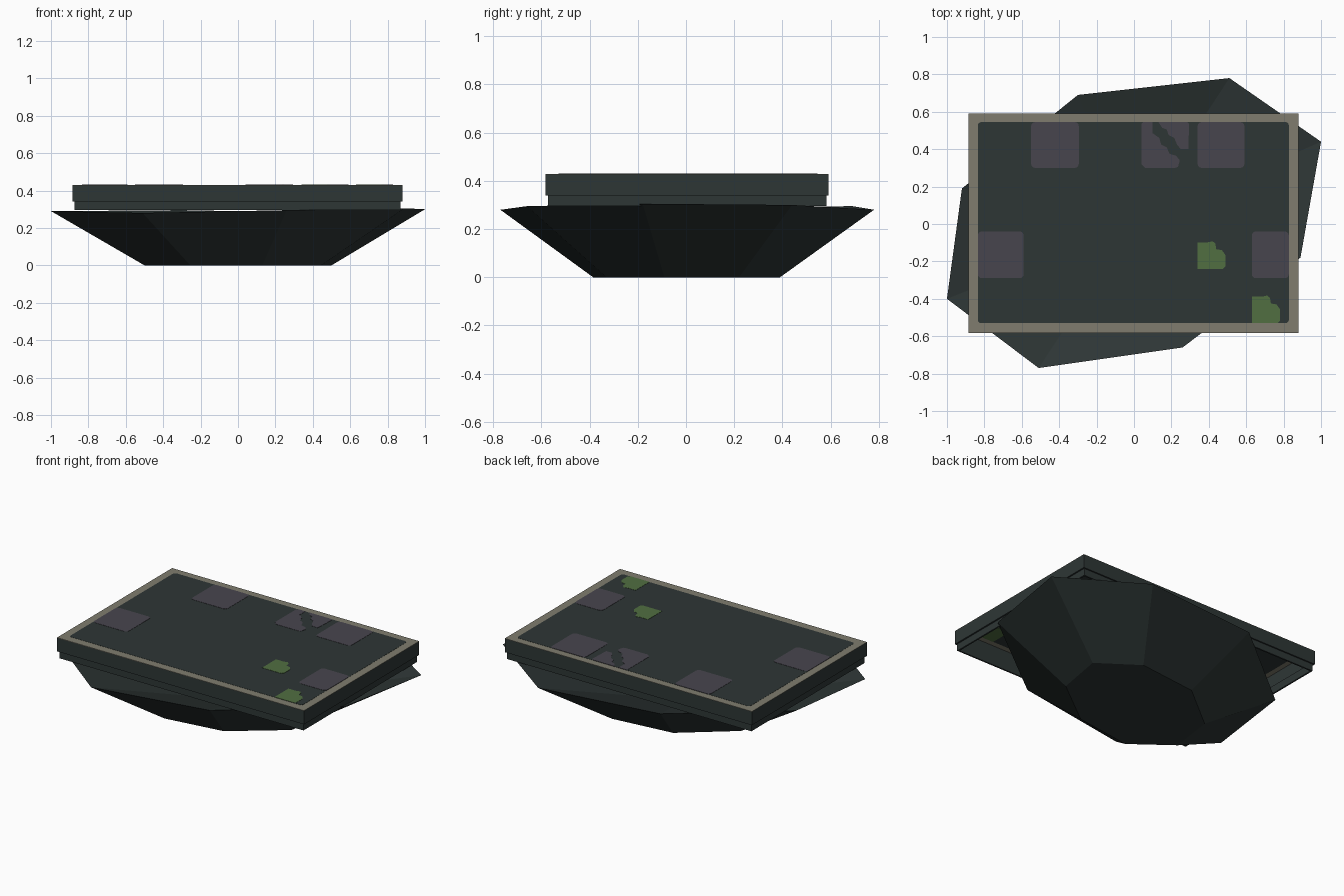
import bpy, bmesh, math
from mathutils import Vector

if "Cube" in bpy.data.objects:
    bpy.data.objects.remove(bpy.data.objects["Cube"], do_unlink=True)


def material(name, rgb):
    m = bpy.data.materials.new(name)
    m.use_nodes = True
    m.diffuse_color = (*rgb, 1)
    m.node_tree.nodes["Principled BSDF"].inputs["Base Color"].default_value = (*rgb, 1)
    return m


slate = material("dark slate", (0.027, 0.037, 0.036))
beige = material("weathered beige", (0.215, 0.204, 0.158))
purple = material("dull purple", (0.064, 0.059, 0.076))
green = material("moss green", (0.082, 0.157, 0.053))


def finish(name, bm, mat):
    bmesh.ops.recalc_face_normals(bm, faces=bm.faces)
    mesh = bpy.data.meshes.new(name)
    bm.to_mesh(mesh)
    bm.free()
    mesh.materials.append(mat)
    ob = bpy.data.objects.new(name, mesh)
    bpy.context.collection.objects.link(ob)
    return ob


def plate(name, outline, z0, z1, mat):
    """Flat plate from an outline, between two heights."""
    bm = bmesh.new()
    face = bm.faces.new([bm.verts.new((x, y, z0)) for x, y in outline])
    out = bmesh.ops.extrude_face_region(bm, geom=[face])
    moved = [v for v in out["geom"] if isinstance(v, bmesh.types.BMVert)]
    bmesh.ops.translate(bm, verts=moved, vec=(0, 0, z1 - z0))
    return finish(name, bm, mat)


def rounded(x0, x1, y0, y1, r, steps=4):
    """Outline of a rectangle with rounded corners."""
    pts = []
    corners = ((x1 - r, y1 - r), (x0 + r, y1 - r), (x0 + r, y0 + r), (x1 - r, y0 + r))
    for i, (cx, cy) in enumerate(corners):
        for k in range(steps + 1):
            a = math.pi / 2 * (i + k / steps)
            pts.append((cx + r * math.cos(a), cy + r * math.sin(a)))
    return pts


def ring(name, half_x, half_y, width, z0, z1, mat):
    """Rectangular frame with an open middle."""
    bm = bmesh.new()
    loops = []
    for inset, z in ((0, z0), (0, z1), (width, z1), (width, z0)):
        hx, hy = half_x - inset, half_y - inset
        loops.append([bm.verts.new((sx * hx - 0.003, sy * hy + 0.005, z))
                      for sx, sy in ((1, 1), (-1, 1), (-1, -1), (1, -1))])
    for a, b in zip(loops, loops[1:] + loops[:1]):
        for i in range(4):
            j = (i + 1) % 4
            bm.faces.new((a[i], a[j], b[j], b[i]))
    return finish(name, bm, mat)


# Rock bowl: irregular eight-sided rim, half-size base, sunken top
rim = [(0.51, 0.78, 0.28), (-0.30, 0.69, 0.295), (-0.92, 0.19, 0.29), (-1.0, -0.40, 0.29),
       (-0.51, -0.77, 0.28), (0.26, -0.66, 0.295), (0.89, -0.18, 0.305), (1.0, 0.44, 0.30)]
bm = bmesh.new()
upper = [bm.verts.new(p) for p in rim]
lower = [bm.verts.new((x / 2, y / 2, 0)) for x, y, z in rim]
pit = bm.verts.new((0, 0, 0.04))
bm.faces.new(lower)
for i in range(len(rim)):
    j = (i + 1) % len(rim)
    bm.faces.new((upper[i], upper[j], lower[j], lower[i]))
    bm.faces.new((upper[i], upper[j], pit))
finish("rock_base", bm, slate)

# Hollow two-step wall with a border on top
ring("lower_band", 0.872, 0.578, 0.01, 0.295, 0.345, slate)
ring("upper_band", 0.882, 0.587, 0.015, 0.34, 0.427, slate)
ring("top_border", 0.882, 0.587, 0.06, 0.426, 0.429, beige)

# Floor panel
plate("floor_panel", rounded(-0.835, 0.828, -0.53, 0.545, 0.018), 0.425, 0.430, slate)

# Stone patches set into the floor
Z0, Z1 = 0.4235, 0.4315
for i, (x0, x1, y0, y1) in enumerate(((-0.55, -0.295, 0.30, 0.545),
                                      (0.34, 0.59, 0.30, 0.545),
                                      (-0.835, -0.59, -0.29, -0.04),
                                      (0.63, 0.828, -0.29, -0.04))):
    plate(f"stone_patch_{i + 1}", rounded(x0, x1, y0, y1, 0.022), Z0, Z1, purple)

# Cracked stone patch in two pieces
plate("cracked_patch_left",
      [(0.04, 0.535), (0.05, 0.545), (0.10, 0.545), (0.10, 0.485), (0.135, 0.46),
       (0.145, 0.425), (0.175, 0.41), (0.19, 0.375), (0.225, 0.365), (0.245, 0.34),
       (0.235, 0.305), (0.22, 0.30), (0.06, 0.30), (0.04, 0.32)], Z0, Z1, purple)
plate("cracked_patch_right",
      [(0.13, 0.545), (0.15, 0.515), (0.175, 0.505), (0.185, 0.475), (0.215, 0.46),
       (0.23, 0.425), (0.25, 0.40), (0.29, 0.40), (0.295, 0.535), (0.285, 0.545)],
      Z0, Z1, purple)

# Moss patches with a notched corner
moss = [(0, 0), (0.135, 0), (0.148, 0.012), (0.148, 0.075), (0.13, 0.10),
        (0.10, 0.105), (0.095, 0.135), (0.08, 0.148), (0.055, 0.142), (0, 0.142)]
for i, corner in enumerate(((0.34, -0.24), (0.632, -0.53))):
    origin = Vector(corner)
    plate(f"moss_patch_{i + 1}", [tuple(origin + Vector(p)) for p in moss], Z0, Z1, green)
